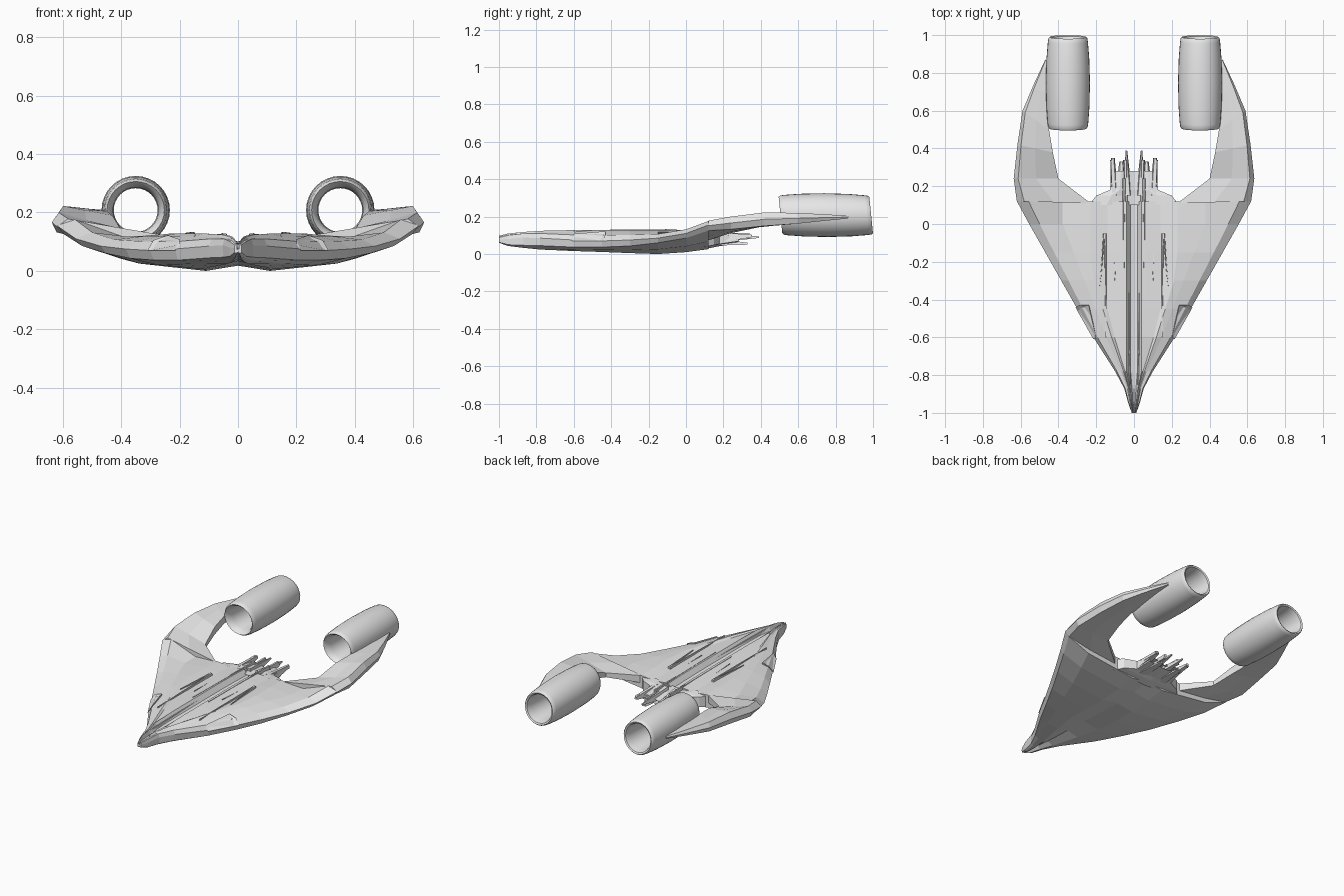
import bpy, bmesh, math

grey = bpy.data.materials.new("hull_grey")
grey.diffuse_color = (0.8, 0.8, 0.8, 1)


def make(name, bm, mirror=True):
    bmesh.ops.recalc_face_normals(bm, faces=bm.faces)
    me = bpy.data.meshes.new(name)
    bm.to_mesh(me)
    bm.free()
    me.materials.append(grey)
    ob = bpy.data.objects.new(name, me)
    bpy.context.collection.objects.link(ob)
    if mirror:
        m = ob.modifiers.new("mirror", 'MIRROR')
        m.use_clip = True
        m.merge_threshold = 0.0005
    return ob


def loft(bm, sections, closed=True, caps=True):
    """Skin a list of equal-length point rings."""
    rings = [[bm.verts.new(p) for p in s] for s in sections]
    n = len(rings[0])
    for a, b in zip(rings, rings[1:]):
        for i in range(n if closed else n - 1):
            j = (i + 1) % n
            bm.faces.new((a[i], a[j], b[j], b[i]))
    if caps:
        bm.faces.new(rings[0])
        bm.faces.new(rings[-1])


# Main hull: y, half width, keel z, lower edge z, edge z, shoulder z, top z
stations = [
    (-1.00, .012, .060, .063, .078, .088, .098),
    (-.95, .030, .043, .050, .080, .100, .110),
    (-.87, .052, .033, .047, .088, .110, .118),
    (-.78, .100, .024, .045, .085, .110, .124),
    (-.60, .215, .016, .037, .075, .102, .128),
    (-.45, .300, .011, .037, .070, .100, .128),
    (-.30, .385, .005, .043, .075, .102, .128),
    (-.15, .470, .000, .060, .085, .107, .128),
    (0.00, .555, .010, .085, .110, .132, .126),
    (0.12, .620, .026, .125, .155, .176, .122),
]
sections = []
for y, w, zk, zl, ze, zs, zt in stations:
    xz = [(0, zk + .018), (min(.35 * w, .11), zk), (.72 * w, zk + .42 * (zl - zk)),
          (.96 * w, zl), (w, ze), (.9 * w, zs), (min(.68 * w, .38), zt * .93),
          (min(.55 * w, .23), zt), (min(.48 * w, .14), zt - .008),
          (min(.4 * w, .04), zt), (min(.2 * w, .018), zt - .03), (0, zt - .034)]
    sections.append([(x, y, z) for x, z in xz])
bm = bmesh.new()
loft(bm, sections, closed=False)
make("main_hull", bm)

# Curved wing arms: inner x, y, low z, high z, outer x, y, low z, high z
arms = [
    (.23, .11, .070, .118, .620, .12, .125, .178),
    (.40, .24, .112, .140, .637, .24, .132, .200),
    (.43, .38, .142, .190, .617, .42, .150, .222),
    (.45, .50, .158, .205, .590, .60, .162, .220),
    (.45, .68, .175, .208, .535, .73, .176, .213),
    (.45, .85, .190, .204, .470, .87, .190, .205),
]
sections = []
for xi, yi, li, hi, xo, yo, lo, ho in arms:
    def at(t, z):
        return (xi + (xo - xi) * t, yi + (yo - yi) * t, z)
    sections.append([at(0, li), at(.5, li + (lo - li) * .4), at(.93, lo),
                     at(1, lo * .5 + ho * .5), at(.9, ho),
                     at(.5, hi + (ho - hi) * .55), at(0, hi)])
bm = bmesh.new()
loft(bm, sections)
make("wing_arm", bm)

# Tapered rear deck between the arms: y, half width, low z, high z
bm = bmesh.new()
loft(bm, [[(0, y, lo), (w, y, lo + .012), (w, y, hi - .008), (w * .6, y, hi), (0, y, hi - .02)]
          for y, w, lo, hi in ((.10, .24, .026, .121), (.15, .20, .036, .118),
                               (.18, .128, .042, .115), (.28, .115, .056, .100))],
     caps=False)
make("rear_deck", bm)


def blade(bm, y0, x0, y1, x1, w0, w1, z0, z1, h0, h1):
    """Long tapered spike with a roof-like top."""
    loft(bm, [[(x - w, y, z - h), (x + w, y, z - h), (x + w * .5, y, z), (x - w * .5, y, z)]
              for x, y, w, z, h in ((x0, y0, w0, z0, h0), (x1, y1, w1, z1, h1))])


# Tail spikes
bm = bmesh.new()
blade(bm, .15, .034, .39, .040, .026, .004, .118, .094, .06, .008)
blade(bm, .15, .105, .35, .112, .022, .010, .116, .104, .06, .015)
blade(bm, .15, .070, .33, .066, .030, .012, .085, .060, .04, .010)
make("tail_spike", bm)

# Raised ridges along the top deck
bm = bmesh.new()
blade(bm, -.93, .020, .34, .046, .004, .012, .112, .112, .02, .03)
blade(bm, -.38, .055, .24, .052, .003, .010, .130, .126, .02, .03)
blade(bm, -.60, .148, -.05, .152, .004, .007, .128, .133, .02, .02)
blade(bm, -.33, .180, -.05, .158, .003, .006, .130, .133, .02, .02)
blade(bm, -.30, .100, .34, .118, .003, .008, .128, .106, .02, .02)
make("deck_ridge", bm)

# Small raised fairings on the leading edges
bm = bmesh.new()
loft(bm, [[(.20, -.61, .09), (.215, -.61, .07), (.20, -.60, .108)],
          [(.235, -.43, .10), (.30, -.46, .07), (.24, -.43, .122)],
          [(.29, -.44, .09), (.31, -.44, .07), (.29, -.43, .105)]])
make("edge_fairing", bm)

# Open barrel engines, ends slightly raked
profile = [(.505, .098), (.515, .105), (.535, .108), (.62, .114), (.75, .117), (.88, .113),
           (.965, .106), (.983, .103), (.99, .097), (.985, .088), (.95, .080),
           (.75, .075), (.55, .078), (.515, .088)]
N = 32
bm = bmesh.new()
rings = []
for k in range(N):
    a = 2 * math.pi * k / N
    c, s = math.cos(a), math.sin(a)
    rings.append([(.35 + r * c, y - .1 * r * s, .208 + r * s) for y, r in profile])
loft(bm, rings + [rings[0]], caps=False)
bmesh.ops.remove_doubles(bm, verts=bm.verts, dist=.0001)
engine = make("engine_barrel", bm)
bpy.context.view_layer.objects.active = engine
engine.select_set(True)
bpy.ops.object.shade_smooth_by_angle(angle=math.radians(35))
